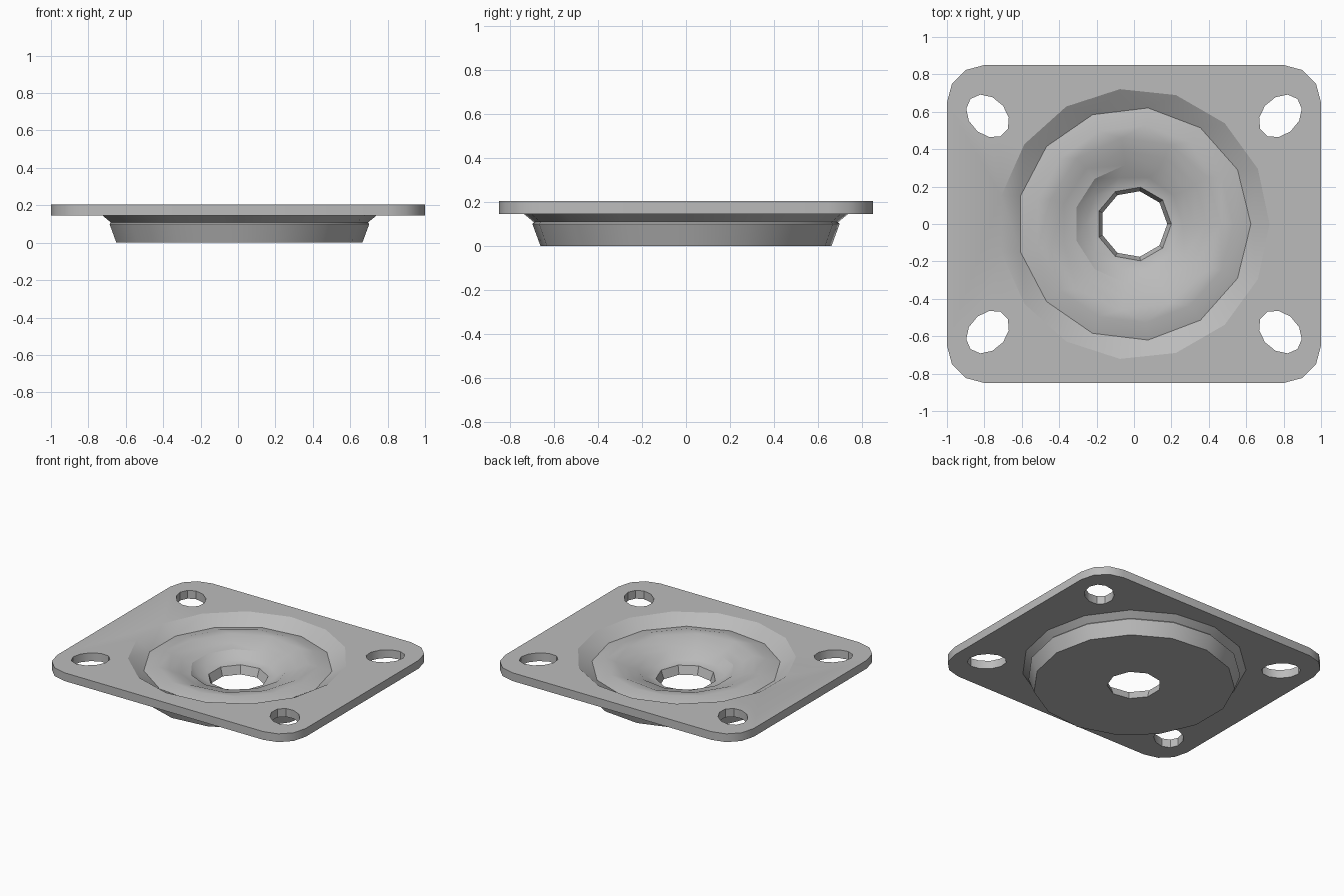
import bpy, bmesh
from math import cos, sin, pi, radians

if "Cube" in bpy.data.objects:
    bpy.data.objects.remove(bpy.data.objects["Cube"], do_unlink=True)

TOP, UNDER = 0.205, 0.145

steel = bpy.data.materials.new("plain_grey_steel")
GREY = (0.5, 0.5, 0.5, 1)
steel.diffuse_color = GREY
steel.use_nodes = True
steel.node_tree.nodes["Principled BSDF"].inputs["Base Color"].default_value = GREY

bm = bmesh.new()


def loop(points, z):
    verts = [bm.verts.new((x, y, z)) for x, y in points]
    return [bm.edges.new((v, verts[i - 1])) for i, v in enumerate(verts)]


def ring(radius, z, sides):
    return loop([(radius * cos(2 * pi * i / sides), radius * sin(2 * pi * i / sides))
                 for i in range(sides)], z)


def bridge(a, b):
    bmesh.ops.bridge_loops(bm, edges=a + b)


# Rounded rectangular outline
def outline():
    points = []
    for k, (sx, sy) in enumerate(((1, 1), (-1, 1), (-1, -1), (1, -1))):
        for step in range(4):
            a = radians(90 * k + 30 * step)
            points.append((sx * 0.8 + 0.2 * cos(a), sy * 0.65 + 0.2 * sin(a)))
    return points


# Bolt slot stretched along the corner diagonal
def slot(sx, sy, count=11):
    points = []
    for i in range(count):
        a = 2 * pi * i / count
        u, v = 0.13 * cos(a), 0.098 * sin(a)
        points.append((sx * (0.782 + (u - v) * 0.707), sy * (0.577 + (u + v) * 0.707)))
    return points


# Flange plate: both faces filled around the openings, then walls
shapes = [outline()] + [slot(sx, sy) for sx in (-1, 1) for sy in (-1, 1)]
upper = [loop(s, TOP) for s in shapes]
lower = [loop(s, UNDER) for s in shapes]
dish_edge = ring(0.725, TOP, 15)
skirt_edge = ring(0.74, UNDER, 15)
for loops, mouth in ((upper, dish_edge), (lower, skirt_edge)):
    edges = [e for l in loops for e in l] + mouth
    bmesh.ops.triangle_fill(bm, edges=edges, use_beauty=True, use_dissolve=False)
for a, b in zip(upper, lower):
    bridge(a, b)

# Rippled dish stepping down to the centre bore: radius, height, sides
DISH = [(0.625, 0.142, 13), (0.53, 0.168, 13), (0.465, 0.165, 11),
        (0.39, 0.132, 11), (0.32, 0.118, 11), (0.26, 0.07, 10), (0.2, 0.06, 9)]
# Skirt under the plate, flat base and bore wall
SKIRT = [(0.695, 0.108, 15), (0.702, 0.1, 15), (0.665, 0, 15), (0.178, 0, 9)]

ends = []
for start, profile in ((dish_edge, DISH), (skirt_edge, SKIRT)):
    previous = start
    for radius, z, sides in profile:
        current = ring(radius, z, sides)
        bridge(previous, current)
        previous = current
    ends.append(previous)
bridge(*ends)

bmesh.ops.recalc_face_normals(bm, faces=bm.faces)
mesh = bpy.data.meshes.new("flange_plate")
bm.to_mesh(mesh)
bm.free()
mesh.materials.append(steel)

plate = bpy.data.objects.new("flange_plate", mesh)
bpy.context.collection.objects.link(plate)
bpy.ops.object.select_all(action="DESELECT")
plate.select_set(True)
bpy.context.view_layer.objects.active = plate
bpy.ops.object.shade_smooth_by_angle(angle=radians(32))
